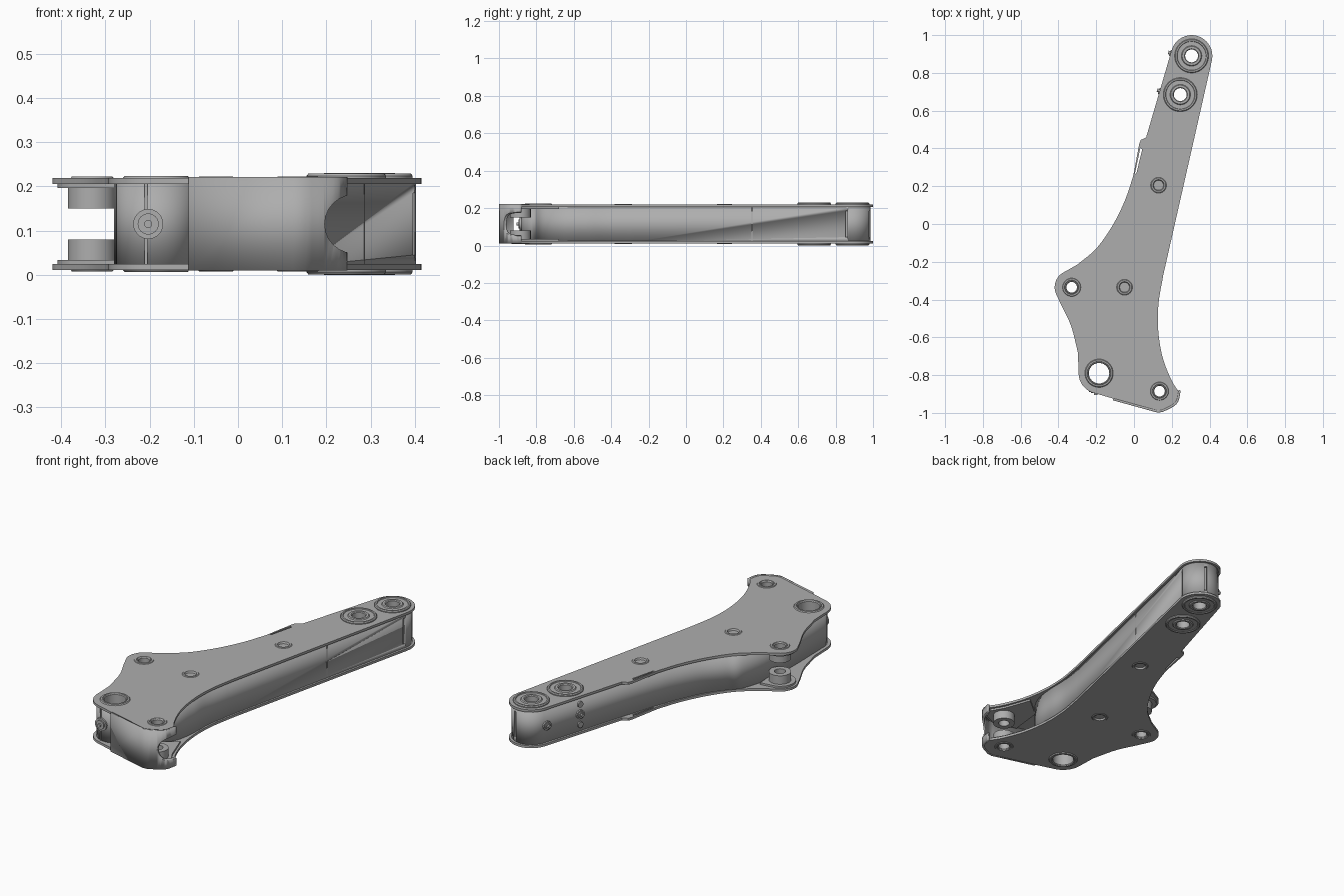
import bpy, bmesh
from math import cos, sin, radians, pi
from mathutils import Vector

cube = bpy.data.objects.get("Cube")
if cube:
    bpy.data.objects.remove(cube, do_unlink=True)

H = 0.23  # full height, everything mirrors about its middle
MID = H / 2

grey = bpy.data.materials.new("steel_grey")
grey.use_nodes = True
COLOR = (0.42, 0.42, 0.42, 1)
grey.diffuse_color = COLOR
grey.node_tree.nodes["Principled BSDF"].inputs["Base Color"].default_value = COLOR


def arc(c, r, a0, a1, n=16):
    angles = [radians(a0 + (a1 - a0) * i / n) for i in range(n + 1)]
    return [(c[0] + r * cos(a), c[1] + r * sin(a)) for a in angles]


def smooth(pts, n=6):
    """Catmull-Rom curve through the points."""
    p = [Vector(q) for q in pts]
    p = [2 * p[0] - p[1]] + p + [2 * p[-1] - p[-2]]
    out = []
    for a, b, c, d in zip(p, p[1:], p[2:], p[3:]):
        for i in range(n):
            t = i / n
            v = 0.5 * (2 * b + (c - a) * t + (2 * a - 5 * b + 4 * c - d) * t * t
                       + (3 * b - a - 3 * c + d) * t ** 3)
            out.append(tuple(v))
    return out + [tuple(pts[-1])]


def activate(obj):
    bpy.ops.object.select_all(action='DESELECT')
    obj.select_set(True)
    bpy.context.view_layer.objects.active = obj


def finish(obj):
    obj.data.materials.clear()
    obj.data.materials.append(grey)
    activate(obj)
    bpy.ops.object.shade_smooth_by_angle(angle=radians(30))
    return obj


def from_bmesh(name, bm):
    bmesh.ops.recalc_face_normals(bm, faces=bm.faces[:])
    mesh = bpy.data.meshes.new(name)
    bm.to_mesh(mesh)
    bm.free()
    obj = bpy.data.objects.new(name, mesh)
    bpy.context.collection.objects.link(obj)
    return obj


def prism(name, loops, z0, z1):
    """Flat plate: the first loop is the outline, the rest are holes."""
    cu = bpy.data.curves.new(name, 'CURVE')
    cu.dimensions = '2D'
    cu.fill_mode = 'BOTH'
    cu.extrude = (z1 - z0) / 2
    for loop in loops:
        sp = cu.splines.new('POLY')
        sp.points.add(len(loop) - 1)
        for pt, (x, y) in zip(sp.points, loop):
            pt.co = (x, y, 0, 1)
        sp.use_cyclic_u = True
    obj = bpy.data.objects.new(name, cu)
    obj.location.z = (z0 + z1) / 2
    bpy.context.collection.objects.link(obj)
    activate(obj)
    bpy.ops.object.convert(target='MESH')
    return finish(bpy.context.view_layer.objects.active)


def plate_pair(name, loops, z0, z1):
    prism("upper_" + name, loops, z0, z1)
    prism("lower_" + name, loops, H - z1, H - z0)


def lathe_pair(name, c, profile):
    """Turned part from a closed half profile, plus its mirror below."""
    for side in ("upper_", "lower_"):
        bm = bmesh.new()
        vs = [bm.verts.new((c[0] + r, c[1], z if side == "upper_" else H - z))
              for r, z in profile]
        es = [bm.edges.new((a, b)) for a, b in zip(vs, vs[1:] + vs[:1])]
        bmesh.ops.spin(bm, geom=vs + es, cent=(c[0], c[1], 0), axis=(0, 0, 1),
                       angle=2 * pi, steps=40, use_merge=True)
        bmesh.ops.remove_doubles(bm, verts=bm.verts[:], dist=1e-5)
        finish(from_bmesh(side + name, bm))


def strip(name, path, z0, z1, thick, closed):
    """Bent sheet standing on a path, thickened evenly."""
    bm = bmesh.new()
    low = [bm.verts.new((x, y, z0)) for x, y in path]
    top = [bm.verts.new((x, y, z1)) for x, y in path]
    n = len(path)
    for i in range(n if closed else n - 1):
        j = (i + 1) % n
        bm.faces.new((low[i], low[j], top[j], top[i]))
    obj = from_bmesh(name, bm)
    mod = obj.modifiers.new("thickness", 'SOLIDIFY')
    mod.thickness = thick
    mod.offset = 0
    return finish(obj)


def rod(name, c, direction, r, depth):
    bm = bmesh.new()
    bmesh.ops.create_cone(bm, cap_ends=True, segments=24, radius1=r, radius2=r, depth=depth)
    obj = from_bmesh(name, bm)
    obj.rotation_euler = Vector(direction).to_track_quat('Z', 'Y').to_euler()
    obj.location = c
    return finish(obj)


def box(name, c, size, angle):
    bm = bmesh.new()
    bmesh.ops.create_cube(bm, size=1)
    bmesh.ops.scale(bm, vec=size, verts=bm.verts[:])
    obj = from_bmesh(name, bm)
    obj.location = c
    obj.rotation_euler.z = radians(angle)
    return finish(obj)


def cut(obj, cutter):
    cutter.hide_render = True
    cutter.hide_viewport = True
    mod = obj.modifiers.new("cut", 'BOOLEAN')
    mod.operation = 'DIFFERENCE'
    mod.object = cutter


# Pivot centres
END, SECOND = (0.305, 0.89), (0.245, 0.685)
LUG, HUB, TOE = (-0.33, -0.335), (-0.185, -0.79), (0.135, -0.885)
PLUGS = [(0.13, 0.205), (-0.05, -0.335)]

# Main upper and lower plates
outline = (arc(END, 0.11, 163, -13)
           + smooth([(0.155, -0.27), (0.13, -0.42), (0.128, -0.56), (0.15, -0.7),
                     (0.195, -0.82), (0.238, -0.89)])
           + [(0.228, -0.935), (0.21, -0.955), (0.13, -0.994)]
           + arc(HUB, 0.108, -105, -180)
           + smooth([(-0.297, -0.68), (-0.333, -0.54), (-0.385, -0.43)])
           + arc(LUG, 0.09, 210, 125)
           + smooth([(-0.3, -0.215), (-0.2, -0.13), (-0.115, -0.01), (-0.05, 0.12),
                     (-0.005, 0.25)])
           + [(0.028, 0.425), (0.036, 0.445), (0.064, 0.458)])
slit = [(0.004, 0.262), (0.034, 0.405), (0.044, 0.395), (0.013, 0.27)]
holes = [arc(c, r, 0, 351, 39) for c, r in
         [(END, 0.07), (SECOND, 0.07), (HUB, 0.065), (LUG, 0.042), (TOE, 0.042)]
         + [(p, 0.035) for p in PLUGS]]
plate_pair("main_plate", [outline, slit] + holes, 0.206, 0.219)

# Reinforcing plates inside the lug and the toe
plate_pair("lug_doubler", [arc(LUG, 0.078, 230, 110) + [(-0.27, -0.25), (-0.26, -0.45)],
                           arc(LUG, 0.042, 0, 351, 39)], 0.196, 0.206)
plate_pair("toe_doubler", [[(0.13, -0.68), (0.18, -0.82), (0.22, -0.89), (0.2, -0.945),
                            (0.125, -0.98), (0, -0.945), (0.02, -0.77)],
                           arc(TOE, 0.042, 0, 351, 39)], 0.196, 0.206)

# Side wall running round the hollow arm
wall_path = (arc(END, 0.092, 163, -13)
             + smooth([(0.139, -0.27), (0.114, -0.42), (0.11, -0.54), (0.09, -0.66),
                       (0.02, -0.76), (-0.092, -0.8)])
             + arc(HUB, 0.085, -12, -180)
             + smooth([(-0.272, -0.7), (-0.274, -0.5), (-0.262, -0.32), (-0.22, -0.17),
                       (-0.17, -0.11), (-0.098, -0.01), (-0.035, 0.12), (0.014, 0.25)])
             + [(0.075, 0.44)])
wall = strip("side_wall", wall_path, 0.02, 0.21, 0.012, True)
for a in (70, -20):
    x, y = arc(END, 0.092, a, a, 1)[0]
    cut(wall, box("slot_cutter", (x, y, MID), (0.04, 0.014, 0.14), a))
box("wall_seam", (0.279, 0.355, MID), (0.014, 0.006, 0.18), -12.5)
box("hub_seam", (-0.208, -0.878, MID), (0.006, 0.012, 0.18), 0)

# Bent front cover with a round notch in its free edge
cover_path = ([(-0.11, -0.928), (0.125, -0.993)]
              + smooth([(0.15, -0.99), (0.205, -0.962), (0.23, -0.935), (0.242, -0.88)], 4))
cover = strip("front_cover", cover_path, 0.01, 0.221, 0.011, False)
cut(cover, rod("notch_cutter", (0.262, -0.93, MID), (0, 1, 0), 0.066, 0.4))


# Bored pivot bosses, each as an upper and a lower half
def boss(name, c, bore, neck, outer, lip, top, inner, bottom):
    lathe_pair(name, c, [(bore, bottom), (bore, top - 0.004), (bore + 0.004, top),
                         (neck, top), (neck + 0.004, lip - 0.004), (outer - 0.014, lip - 0.004),
                         (outer - 0.012, lip), (outer - 0.004, lip), (outer, lip - 0.005),
                         (outer, 0.212), (inner, 0.212), (inner, bottom)])


boss("end_boss", END, 0.034, 0.05, 0.09, 0.229, H, 0.075, MID)
boss("second_boss", SECOND, 0.034, 0.05, 0.09, 0.229, H, 0.075, MID)
boss("hub_boss", HUB, 0.054, 0.06, 0.075, 0.224, 0.224, 0.072, MID)
boss("lug_boss", LUG, 0.028, 0.033, 0.05, 0.222, 0.221, 0.055, 0.15)
boss("toe_boss", TOE, 0.028, 0.033, 0.05, 0.222, 0.221, 0.055, 0.15)

# Closed cross tubes in the middle of the arm
for p in PLUGS:
    lathe_pair("cross_tube", p, [(0, 0.213), (0.026, 0.213), (0.03, 0.222), (0.038, 0.222),
                                 (0.042, 0.219), (0.042, MID), (0, MID)])

# Grease fittings and bolts
left = Vector((-0.956, 0.292, 0))
for name, c, d in [("hub", Vector((-0.203, -0.876, MID)), Vector((0, -1, 0))),
                   ("end", Vector((0.21, 0.9, MID)), left),
                   ("second", Vector((0.151, 0.7, MID)), left)]:
    big = 0.034 if name == "hub" else 0.024
    rod(name + "_fitting_base", c, d, big, 0.026)
    rod(name + "_fitting_collar", c + d * 0.012, d, big * 0.7, 0.016)
    rod(name + "_fitting_nipple", c + d * 0.02, d, 0.009, 0.02)
for z in (0.06, H - 0.06):
    rod("side_bolt", (0.151, 0.7, z), left, 0.016, 0.026)
